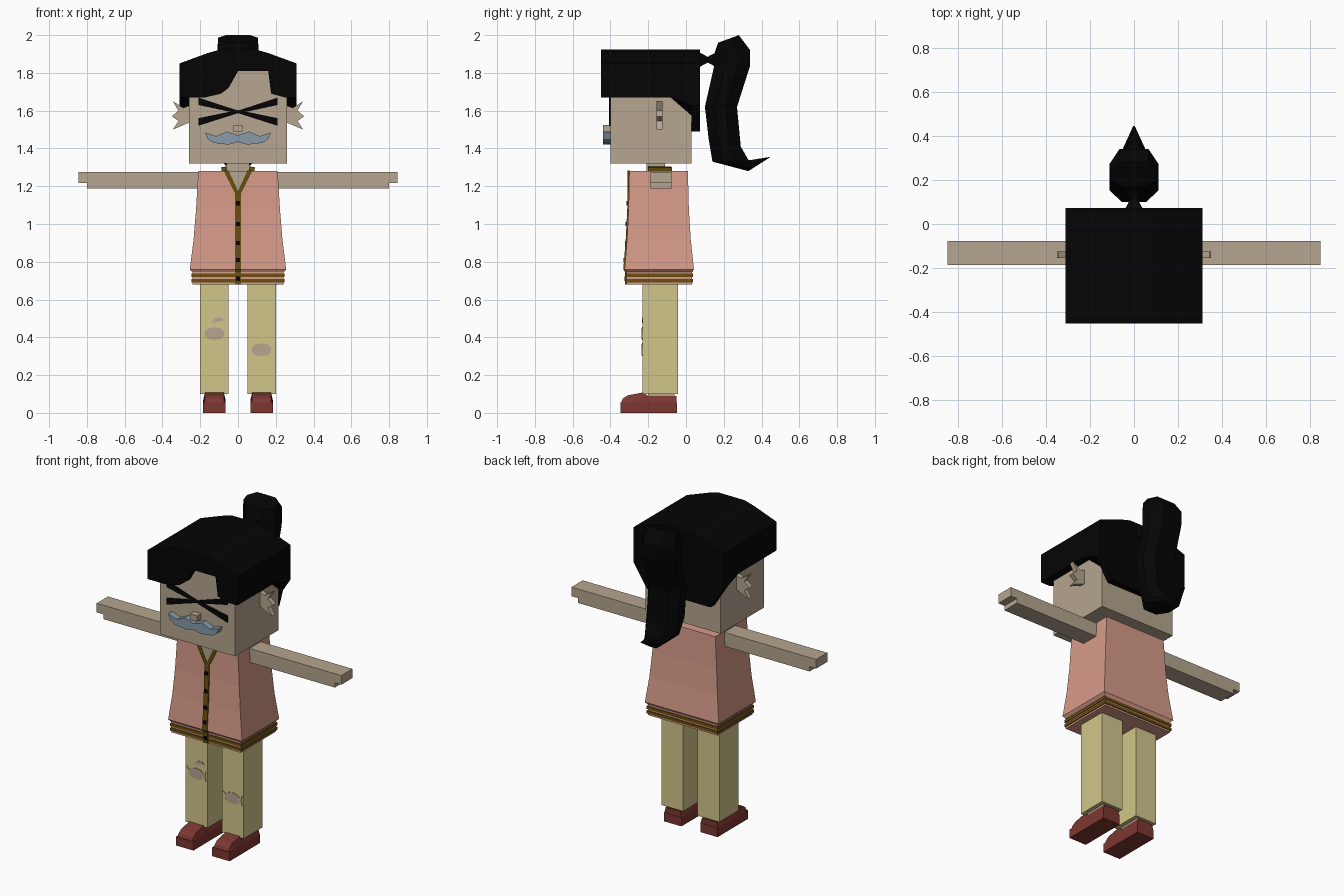
import bpy
import bmesh

default_cube = bpy.data.objects.get("Cube")
if default_cube:
    bpy.data.objects.remove(default_cube, do_unlink=True)


def make_material(name, red, green, blue):
    """Create a flat colour from display values, stored as linear."""
    colour = [(channel / 255) ** 2.2 for channel in (red, green, blue)] + [1]
    material = bpy.data.materials.new(name)
    material.use_nodes = True
    material.diffuse_color = colour
    shader = material.node_tree.nodes["Principled BSDF"]
    shader.inputs["Base Color"].default_value = colour
    shader.inputs["Roughness"].default_value = 0.9
    return material


skin = make_material("skin", 180, 164, 142)
black = make_material("hair black", 13, 13, 13)
pink = make_material("shirt pink", 214, 154, 136)
khaki = make_material("trouser khaki", 208, 197, 138)
maroon = make_material("shoe maroon", 124, 58, 52)
steel = make_material("moustache grey blue", 134, 154, 168)
gold = make_material("trim dark gold", 106, 80, 22)


def finish(name, mesh_builder, material):
    bmesh.ops.recalc_face_normals(mesh_builder, faces=mesh_builder.faces)
    mesh = bpy.data.meshes.new(name)
    mesh_builder.to_mesh(mesh)
    mesh_builder.free()
    mesh.materials.append(material)
    part = bpy.data.objects.new(name, mesh)
    bpy.context.collection.objects.link(part)
    return part


def loft(name, rings, material):
    """Bridge equal-length rings of points and cap both ends."""
    builder = bmesh.new()
    loops = [[builder.verts.new(point) for point in ring] for ring in rings]
    for lower, upper in zip(loops, loops[1:]):
        for index in range(len(lower)):
            following = (index + 1) % len(lower)
            builder.faces.new((lower[index], lower[following],
                               upper[following], upper[index]))
    builder.faces.new(loops[0])
    builder.faces.new(loops[-1])
    return finish(name, builder, material)


def front_prism(name, outline, front, back, material):
    """Extrude an x-z outline along y."""
    return loft(name, [[(x, y, z) for x, z in outline] for y in (front, back)], material)


def side_prism(name, outline, left, right, material):
    """Extrude a y-z outline along x."""
    return loft(name, [[(x, y, z) for y, z in outline] for x in (left, right)], material)


def box(name, xs, ys, zs, material):
    outline = [(xs[0], zs[0]), (xs[1], zs[0]), (xs[1], zs[1]), (xs[0], zs[1])]
    return front_prism(name, outline, ys[0], ys[1], material)


def rectangle(half_width, front, back, z):
    return [(-half_width, front, z), (half_width, front, z),
            (half_width, back, z), (-half_width, back, z)]


def mirrored(half):
    """Complete a right-hand outline with its mirror image."""
    return half + [(-x, z) for x, z in reversed(half) if x]


def flip(outline, side, centre=0):
    return [(centre + side * x, z) for x, z in outline]


# Head, neck and nose
box("head", (-.26, .26), (-.4, .03), (1.32, 1.82), skin)
box("neck", (-.06, .06), (-.21, -.11), (1.25, 1.33), skin)
box("nose", (-.025, .025), (-.44, -.4), (1.49, 1.525), skin)

# Moustache
moustache = [(0, 1.47), (.06, 1.49), (.115, 1.465), (.175, 1.485),
             (.16, 1.45), (.13, 1.43), (.05, 1.42), (0, 1.435)]
front_prism("moustache", mirrored(moustache), -.44, -.4, steel)

# Crossed eye marks and ears
eye_upper = [(0, 1.6), (.21, 1.67), (.21, 1.63), (0, 1.585)]
eye_lower = [(0, 1.603), (.21, 1.56), (.21, 1.52), (0, 1.587)]
ear = [(.25, 1.63), (.29, 1.615), (.345, 1.65), (.315, 1.6), (.35, 1.57),
       (.315, 1.545), (.345, 1.5), (.25, 1.54)]
for side, label in ((1, "left"), (-1, "right")):
    front_prism(label + "_eye_upper_bar", flip(eye_upper, side), -.407, -.399, black)
    front_prism(label + "_eye_lower_bar", flip(eye_lower, side), -.408, -.399, black)
    front_prism(label + "_ear", flip(ear, side), -.155, -.125, skin)

# Hair: crown, fringe with a notch, back panel and sloping side locks
crown = [(-.31, 1.85), (-.16, 1.905), (-.09, 1.925), (.09, 1.925), (.16, 1.905), (.31, 1.85)]
fringe = [(.31, 1.67), (.25, 1.67), (.175, 1.69), (.16, 1.81), (0, 1.81),
          (-.05, 1.72), (-.09, 1.69), (-.175, 1.67), (-.31, 1.67)]
front_prism("hair_fringe", crown + fringe, -.45, -.4, black)
front_prism("hair_crown", crown + [(.31, 1.67), (.265, 1.67), (.265, 1.815),
            (-.265, 1.815), (-.265, 1.67), (-.31, 1.67)], -.4, .03, black)
front_prism("hair_back", crown + [(.31, 1.63), (.22, 1.49), (-.22, 1.49), (-.31, 1.63)],
            .03, .073, black)
for side, label in ((1, "left"), (-1, "right")):
    inner, outer = side * .26, side * .31
    loft(label + "_side_lock", [
        [(inner, -.08, 1.67), (outer, -.08, 1.67), (outer, -.07, 1.67), (inner, -.07, 1.67)],
        [(inner, .035, 1.57), (outer, .035, 1.63), (outer, .035, 1.67), (inner, .035, 1.67)],
    ], black)

# Ponytail: tie and curved tail given by front and back edges of each ring


def tail_ring(front, back, half_width):
    ring = []
    for across, along in ((.5, 0), (1, .3), (1, .65), (.6, 1)):
        y, z = (a + (b - a) * along for a, b in zip(front, back))
        ring.append((half_width * across, y, z))
    return ring + [(-x, y, z) for x, y, z in reversed(ring)]


def tie_ring(y, radius):
    return [(-radius, y, 1.87 - radius), (radius, y, 1.87 - radius),
            (radius, y, 1.87 + radius), (-radius, y, 1.87 + radius)]


loft("ponytail_tie", [tie_ring(.06, .045), tie_ring(.115, .015), tie_ring(.17, .045)], black)
tail_path = [
    ((.17, 1.96), (.28, 2), .105), ((.15, 1.9), (.34, 1.92), .11),
    ((.15, 1.84), (.34, 1.84), .11), ((.1, 1.62), (.27, 1.62), .11),
    ((.12, 1.45), (.29, 1.41), .11), ((.14, 1.33), (.33, 1.34), .09),
    ((.33, 1.28), (.35, 1.34), .05), ((.44, 1.35), (.445, 1.355), .004)]
loft("ponytail", [tail_ring(*entry) for entry in tail_path], black)

# Shirt: flared body with a tucked hem band
shirt_rows = [(.24, -.315, .033, .68), (.24, -.315, .033, .745), (.255, -.325, .042, .76),
              (.235, -.312, .025, .92), (.222, -.304, .015, 1.08), (.21, -.3, .01, 1.28)]
loft("shirt", [rectangle(*row) for row in shirt_rows], pink)
for number, height in enumerate((.7, .728)):
    loft("hem_stripe_%d" % number,
         [rectangle(.245, -.32, .038, height + offset) for offset in (-.009, .009)], gold)

# Neck opening, collar and button placket
front_prism("neck_opening", [(-.06, 1.28), (.06, 1.28), (0, 1.17)], -.306, -.299, skin)
for side, label in ((1, "left"), (-1, "right")):
    lapel = [(.05, 1.282), (.075, 1.282), (.015, 1.16), (0, 1.16), (0, 1.175)]
    front_prism(label + "_lapel_trim", flip(lapel, side), -.309, -.3, gold)
    collar = [(.05, 1.275), (.085, 1.275), (.09, 1.3), (.06, 1.305)]
    front_prism(label + "_collar", flip(collar, side), -.2, -.08, gold)
box("collar_back", (-.085, .085), (-.09, -.075), (1.275, 1.303), gold)
placket = [(front, z) for _, front, _, z in shirt_rows[:-1]] + [(-.302, 1.17)]
side_prism("placket", [(y - .007, z) for y, z in placket] +
           [(y + .002, z) for y, z in reversed(placket)], -.016, .016, gold)
for number, (y, z) in enumerate([(-.322, .71), (-.329, .81), (-.321, .9),
                                 (-.316, 1), (-.311, 1.11)]):
    box("button_%d" % number, (-.01, .01), (y - .003, y + .006), (z - .011, z + .011), black)

# Arms and hands
for side, label in ((1, "left"), (-1, "right")):
    arm = [(.2, 1.275), (.845, 1.275), (.845, 1.218), (.8, 1.218), (.8, 1.188), (.2, 1.188)]
    front_prism(label + "_arm", flip(arm, side), -.187, -.077, skin)

# Legs, ankles and shoes
shoe_profile = [(-.05, 0), (-.345, 0), (-.345, .05), (-.335, .075), (-.31, .092),
                (-.23, .108), (-.2, .09), (-.05, .09)]
for side, label in ((1, "left"), (-1, "right")):
    middle = side * .125
    box(label + "_trouser_leg", (middle - .075, middle + .075), (-.23, -.043), (.1, .7), khaki)
    box(label + "_ankle", (middle - .05, middle + .05), (-.2, -.06), (.06, .102), skin)
    loft(label + "_shoe", [
        [(middle + half_width, y, z * height) for y, z in shoe_profile]
        for half_width, height in ((-.06, .6), (-.05, 1), (.05, 1), (.06, .6))], maroon)
    box(label + "_sole", (middle - .06, middle + .06), (-.347, -.048), (0, .055), maroon)

# Torn knee patches with frayed tips
oval = mirrored([(0, .034), (.03, .028), (.052, .012), (.052, -.014), (.03, -.03), (0, -.034)])
frayed_tip = [(.05, .016), (.066, .03), (.06, 0), (.066, -.03), (.05, -.018)]
for label, centre, height in (("right", -.125, .42), ("left", .125, .335)):
    def placed(outline, size=1):
        return [(centre + x * size, height + z * size) for x, z in outline]
    front_prism(label + "_knee_tear", placed(oval), -.234, -.229, skin)
    for side in (1, -1):
        front_prism(label + "_knee_fray", placed(flip(frayed_tip, side)), -.235, -.229, khaki)
small_tear = [(-.14, .475), (-.125, .5), (-.09, .505), (-.07, .49), (-.1, .485)]
front_prism("small_knee_tear", small_tear, -.234, -.229, skin)
